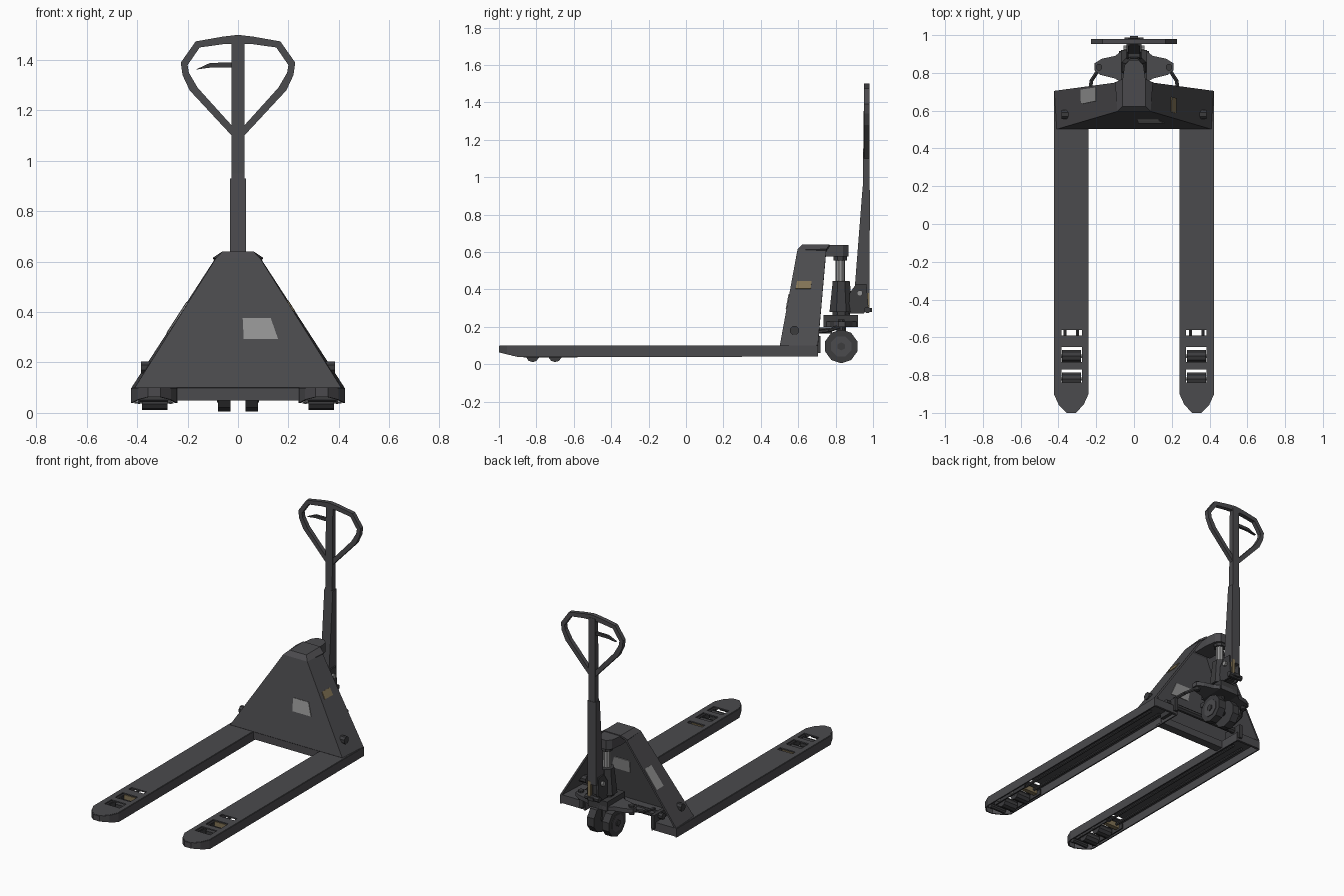
import bpy, bmesh, math
from mathutils import Vector

cube = bpy.data.objects.get("Cube")
if cube:
    bpy.data.objects.remove(cube)


def material(name, rgb):
    m = bpy.data.materials.new(name)
    m.use_nodes = True
    m.diffuse_color = (*rgb, 1)
    m.node_tree.nodes["Principled BSDF"].inputs["Base Color"].default_value = (*rgb, 1)
    return m


STEEL = material("dark grey paint", (0.07, 0.069, 0.075))
DARK = material("blackened steel", (0.045, 0.045, 0.048))
LIGHT = material("bare steel", (0.3, 0.3, 0.3))
TAN = material("dull tan", (0.22, 0.17, 0.09))


def finish(name, bm, mat, thick=0):
    bmesh.ops.recalc_face_normals(bm, faces=bm.faces[:])
    me = bpy.data.meshes.new(name)
    bm.to_mesh(me)
    bm.free()
    me.materials.append(mat)
    ob = bpy.data.objects.new(name, me)
    bpy.context.collection.objects.link(ob)
    if thick:
        s = ob.modifiers.new("thickness", "SOLIDIFY")
        s.thickness, s.offset = thick, 0
    return ob


def sheet(name, faces, mat, thick):
    """Thin plates from lists of corner points."""
    bm = bmesh.new()
    for f in faces:
        bm.faces.new([bm.verts.new(p) for p in f])
    bmesh.ops.remove_doubles(bm, verts=bm.verts[:], dist=1e-5)
    return finish(name, bm, mat, thick)


def prism(name, pts, axis, a, b, mat, taper=1):
    """Extrude a 2D outline along x, y or z from a to b."""
    put = {"x": lambda u, v, w: (w, u, v), "y": lambda u, v, w: (u, w, v),
           "z": lambda u, v, w: (u, v, w)}[axis]
    n = len(pts)
    cu, cv = sum(p[0] for p in pts) / n, sum(p[1] for p in pts) / n
    bm = bmesh.new()
    lo = [bm.verts.new(put(u, v, a)) for u, v in pts]
    hi = [bm.verts.new(put(cu + (u - cu) * taper, cv + (v - cv) * taper, b)) for u, v in pts]
    bm.faces.new(lo)
    bm.faces.new(hi)
    for i in range(n):
        j = (i + 1) % n
        bm.faces.new((lo[i], lo[j], hi[j], hi[i]))
    return finish(name, bm, mat)


def box(name, x, y, z, mat):
    return prism(name, [(x[0], y[0]), (x[1], y[0]), (x[1], y[1]), (x[0], y[1])], "z", *z, mat)


def disc(name, c, r, axis, a, b, mat, n=10, taper=1):
    pts = [(c[0] + r * math.cos(math.tau * (i + .5) / n),
            c[1] + r * math.sin(math.tau * (i + .5) / n)) for i in range(n)]
    return prism(name, pts, axis, a, b, mat, taper)


def rod(name, p, q, r, mat, n=6):
    p, q = Vector(p), Vector(q)
    ob = disc(name, (0, 0), r, "z", 0, (q - p).length, mat, n)
    ob.location = p
    ob.rotation_euler = (q - p).to_track_quat("Z", "Y").to_euler()
    return ob


def decal(name, corners, u, v, mat):
    """Thin patch on a four-sided plate, placed by fractions."""
    a, b, c, d = map(Vector, corners)
    at = lambda s, t: a.lerp(b, s).lerp(d.lerp(c, s), t)
    pts = [at(u[0], v[0]), at(u[1], v[0]), at(u[1], v[1]), at(u[0], v[1])]
    return sheet(name, [pts], mat, 0.017)


# Forks: slotted top plate, folded rim, rollers and push rods
outline = [(.42, .705), (.42, -.9), (.395, -.955), (.355, -.996), (.31, -.996),
           (.27, -.955), (.245, -.9), (.245, .705)]
slots = [(-.59, -.56), (-.73, -.65), (-.84, -.77)]
for side, s in (("left", 1), ("right", -1)):
    bm = bmesh.new()
    loops = [outline] + [[(.275, y0), (.385, y0), (.385, y1), (.275, y1)] for y0, y1 in slots]
    edges = []
    for loop in loops:
        vs = [bm.verts.new((s * x, y, .096)) for x, y in loop]
        edges += [bm.edges.new((vs[i - 1], vs[i])) for i in range(len(vs))]
    bmesh.ops.triangle_fill(bm, edges=edges, use_beauty=True)
    finish(side + "_fork_top", bm, STEEL, .008)

    def rim(x, y):
        return .04 if y > 0 else .034 + max(0, -.88 - y) * .25
    sheet(side + "_fork_rim", [[(s * x0, y0, .098), (s * x1, y1, .098),
          (s * x1, y1, rim(x1, y1)), (s * x0, y0, rim(x0, y0))]
          for (x0, y0), (x1, y1) in zip(outline, outline[1:])], STEEL, .008)
    for y in (-.82, -.70):
        x = sorted((s * .28, s * .38))
        disc(side + "_load_roller", (y, .047), .036, "x", *x, DARK, 10)
        rod(side + "_roller_axle", (s * .255, y, .047), (s * .41, y, .047), .01, LIGHT)
    for x in (.267, .393):
        box(side + "_roller_bracket", (s * x - .004, s * x + .004), (-.87, -.58), (.035, .07), DARK)
    box(side + "_roller_link", (s * .33 - .055, s * .33 + .055), (-.635, -.605), (.045, .08), TAN)
    rod(side + "_entry_roller", (s * .275, -.92, .058), (s * .39, -.92, .058), .016, DARK, 8)
    for x in (.30, .365):
        rod(side + "_push_rod", (s * x, -.62, .065), (s * x, .6, .07), .009, DARK)
    # Heel of the fork under the frame
    box(side + "_heel_plate", (s * .3325 - .085, s * .3325 + .085), (.69, .705), (.045, .1), STEEL)

    # Frame bolt, rocker arm and steering linkage
    rod(side + "_frame_bolt", (s * .31, .58, .18), (s * .385, .58, .18), .025, DARK, 8)
    box(side + "_rocker_arm", (s * .26 - .012, s * .26 + .012), (.58, .72), (.06, .15), DARK)
    path = [(.17, .85, .21), (.205, .79, .19), (.225, .76, .18), (.24, .67, .17)]
    for p, q in zip(path, path[1:]):
        rod(side + "_linkage", (s * p[0], *p[1:]), (s * q[0], *q[1:]), .011, DARK)
    rod(side + "_linkage_pin", (s * .185, .83, .18), (s * .185, .83, .24), .018, DARK, 8)

    # Steering wheels with paler hubs
    x = sorted((s * .03, s * .08))
    disc(side + "_steer_wheel", (.83, .095), .09, "x", *x, DARK, 10)
    disc(side + "_wheel_face", (.83, .095), .058, "x", s * .08, s * .084, STEEL, 8)
    disc(side + "_wheel_hub", (.83, .095), .022, "x", s * .08, s * .09, DARK, 6)

# Leaning frame, open at the back
rows = [(.405, .505, .705, .098), (.085, .6, .75, .61), (.06, .625, .768, .635)]
front, shell = [], []
for (x0, f0, b0, z0), (x1, f1, b1, z1) in zip(rows, rows[1:]):
    shell.append([(-x0, f0, z0), (x0, f0, z0), (x1, f1, z1), (-x1, f1, z1)])
    for s in (1, -1):
        shell.append([(s * x0, f0, z0), (s * (x0 + .012), b0, z0), (s * x1, b1, z1), (s * x1, f1, z1)])
x, f, b, z = rows[-1]
shell.append([(-x, f, z), (x, f, z), (x, b, z), (-x, b, z)])
sheet("frame_shell", shell, STEEL, .012)
decal("tan_label", shell[1], (.15, .62), (.59, .67), TAN)
decal("grey_label", shell[2], (.5, .93), (.42, .66), LIGHT)
decal("inner_label", shell[0], (.54, .78), (.38, .54), LIGHT)
box("frame_crossbar", (-.25, .25), (.505, .56), (.05, .098), STEEL)
rod("torsion_shaft", (-.3, .66, .13), (.3, .66, .13), .02, DARK, 8)

# Lifting head over the piston
prism("lift_head", [(-.06, .66), (.06, .66), (.06, .77), (.05, .84), (.025, .868),
                    (-.025, .868), (-.05, .84), (-.06, .77)], "z", .575, .636, STEEL)

# Pump: piston, body, base block and steering plate
disc("piston", (0, .825), .025, "z", .42, .58, LIGHT, 10)
disc("piston_collar", (0, .825), .038, "z", .555, .58, DARK, 8)
disc("pump_cylinder", (0, .83), .068, "z", .28, .445, DARK, 8, .72)
disc("pump_neck", (0, .83), .05, "z", .25, .29, DARK, 8)
box("pump_block", (-.07, .07), (.735, .92), (.2, .262), DARK)
half = [(.06, .92), (.1, .89), (.17, .875), (.21, .85), (.21, .815), (.18, .79), (.1, .77), (.06, .745)]
prism("steering_plate", half + [(-x, y) for x, y in reversed(half)], "z", .2, .228, STEEL)
box("pump_foot", (-.05, .05), (.7, .78), (.165, .195), DARK)
disc("swivel", (0, .83), .028, "z", .08, .21, DARK, 8)
rod("wheel_axle", (-.06, .83, .095), (.06, .83, .095), .016, DARK, 8)

# Handle pivot
for s in (1, -1):
    prism("pivot_lug", [(.87, .27), (.95, .27), (.975, .31), (.965, .43), (.91, .43), (.875, .38)],
          "x", s * .028, s * .04, DARK)
box("pivot_block", (-.028, .028), (.86, .93), (.28, .36), DARK)
rod("pivot_pin", (-.055, .93, .38), (.055, .93, .38), .016, LIGHT, 8)
rod("pedal_pin", (-.05, .97, .29), (.05, .97, .29), .018, DARK, 8)
box("release_pedal", (-.02, .02), (.94, .995), (.28, .3), DARK)
box("release_link", (.01, .03), (.965, .982), (.3, .4), TAN)

# Drawbar with a wider tapering foot
prism("drawbar", [(.905, .40), (.975, .40), (.982, .95), (.982, 1.48), (.952, 1.48), (.945, .95)],
      "x", -.025, .025, STEEL)
prism("drawbar_foot", [(.9, .38), (.98, .38), (.984, .93), (.943, .93)], "x", -.031, .031, STEEL)

# Loop grip and release lever
grip = [(0, 1.5), (.06, 1.493), (.168, 1.474), (.227, 1.39), (.22, 1.34), (.192, 1.28), (.02, 1.095),
        (.02, 1.135), (.16, 1.29), (.195, 1.35), (.2, 1.38), (.152, 1.45), (.06, 1.463), (0, 1.465)]
for side, s in (("left", 1), ("right", -1)):
    prism(side + "_grip", [(s * x, z) for x, z in grip], "y", .952, .98, STEEL)
prism("release_lever", [(-.02, 1.39), (-.11, 1.389), (-.168, 1.362), (-.11, 1.37), (-.02, 1.37)],
      "y", .957, .973, DARK)
